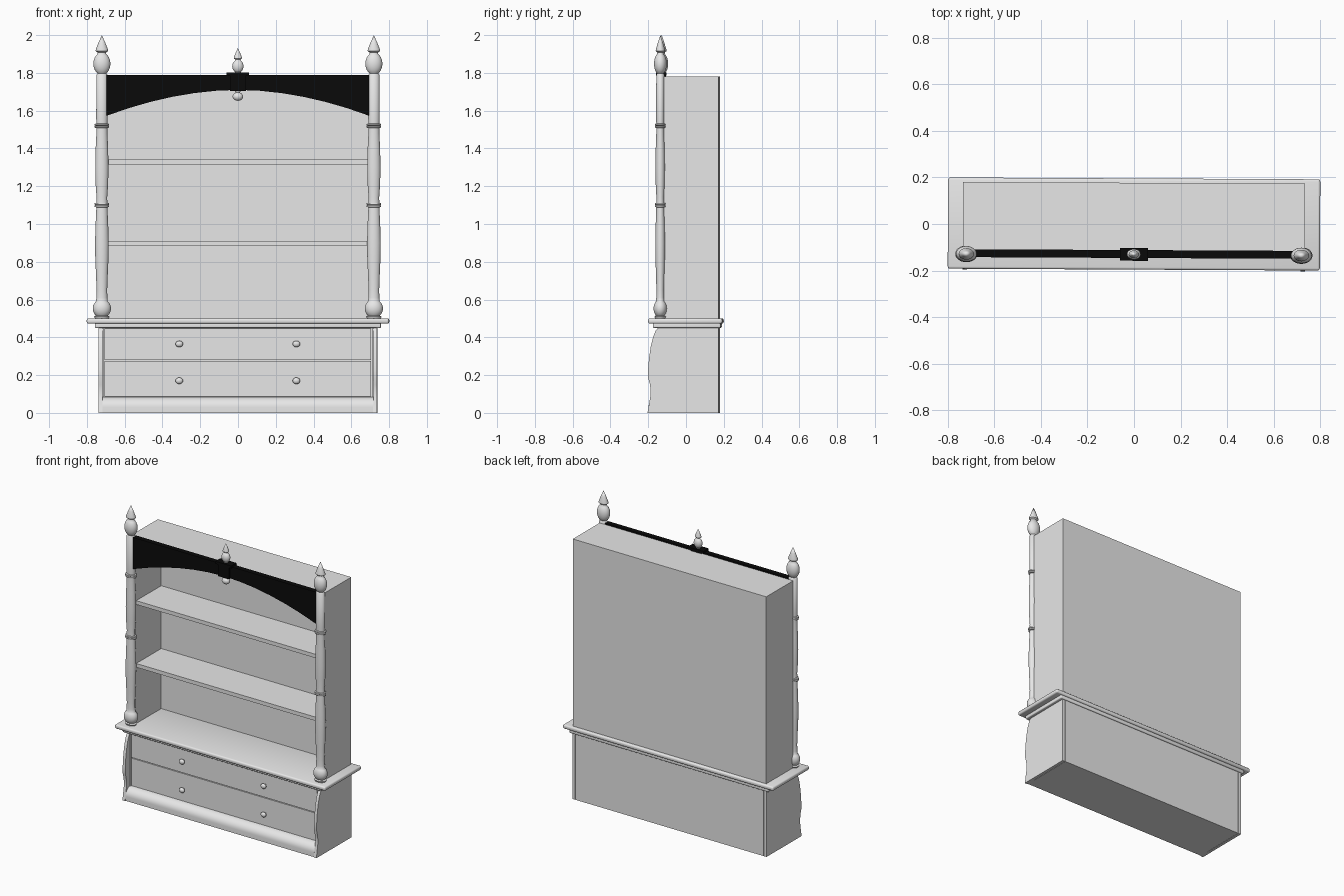
import bpy, bmesh, math
from mathutils import Matrix, Vector

if "Cube" in bpy.data.objects:
    bpy.data.objects.remove(bpy.data.objects["Cube"], do_unlink=True)

SKEW = Matrix.Rotation(-0.005, 4, 'Z')   # the cabinet stands very slightly turned


def material(name, value):
    m = bpy.data.materials.new(name)
    m.use_nodes = True
    colour = (value, value, value, 1)
    m.diffuse_color = colour
    m.node_tree.nodes["Principled BSDF"].inputs["Base Color"].default_value = colour
    return m


pale = material("pale grey", 0.8)
black = material("black", 0.003)


def finish(name, bm, mat, smooth=0):
    bmesh.ops.recalc_face_normals(bm, faces=bm.faces)
    mesh = bpy.data.meshes.new(name)
    bm.to_mesh(mesh)
    bm.free()
    mesh.materials.append(mat)
    ob = bpy.data.objects.new(name, mesh)
    bpy.context.collection.objects.link(ob)
    ob.matrix_world = SKEW
    if smooth:
        bpy.ops.object.select_all(action='DESELECT')
        ob.select_set(True)
        bpy.context.view_layer.objects.active = ob
        bpy.ops.object.shade_smooth_by_angle(angle=math.radians(smooth))
    return ob


def box(name, x, y, z, mat=pale, bevel=0):
    bm = bmesh.new()
    bmesh.ops.create_cube(bm, size=1)
    for v in bm.verts:
        v.co = [a + (c + 0.5) * (b - a) for c, (a, b) in zip(v.co, (x, y, z))]
    if bevel:
        bmesh.ops.bevel(bm, geom=bm.edges[:], offset=bevel, segments=3,
                        profile=0.5, affect='EDGES')
    return finish(name, bm, mat, 40 if bevel else 0)


def prism(name, points, along, start, end, mat=pale, smooth=0):
    """Extrude a 2D outline along x (points are y, z) or along y (points are x, z)."""
    def place(p, d):
        return (d, p[0], p[1]) if along == 'x' else (p[0], d, p[1])
    bm = bmesh.new()
    face = bm.faces.new([bm.verts.new(place(p, start)) for p in points])
    out = bmesh.ops.extrude_face_region(bm, geom=[face])
    moved = [g for g in out["geom"] if isinstance(g, bmesh.types.BMVert)]
    bmesh.ops.translate(bm, verts=moved, vec=Vector(place((0, 0), end - start)))
    return finish(name, bm, mat, smooth)


def lathe(name, profile, x, y, flat=0.75):
    """Turn an (r, z) profile, flattened front to back."""
    bm = bmesh.new()
    verts = [bm.verts.new((r, 0, z)) for r, z in profile]
    edges = [bm.edges.new(pair) for pair in zip(verts, verts[1:])]
    bmesh.ops.spin(bm, geom=verts + edges, cent=(0, 0, 0), axis=(0, 0, 1),
                   angle=math.tau, steps=24)
    bmesh.ops.remove_doubles(bm, verts=bm.verts, dist=0.0002)
    for v in bm.verts:
        v.co = (x + v.co.x, y + v.co.y * flat, v.co.z)
    return finish(name, bm, pale, 50)


def bulb(r, low, high, end=0.5):
    """Rounded swelling between two heights, cut to a fraction of r at its ends."""
    a = math.acos(end)
    mid, half = (low + high) / 2, (high - low) / 2
    return [(r * math.cos(t), mid + half * math.sin(t) / math.sin(a))
            for t in (a * k / 5 for k in range(-5, 6))]


# Lower chest
BACK = 0.177
box("chest_body", (-0.715, 0.715), (-0.137, BACK), (0, 0.455))
wave = [(-0.2, 0), (-0.193, 0.04), (-0.186, 0.08), (-0.183, 0.11), (-0.187, 0.15),
        (-0.197, 0.185), (-0.197, 0.23), (-0.192, 0.29), (-0.183, 0.35),
        (-0.171, 0.4), (-0.157, 0.435), (-0.14, 0.455)]
for side, s in (("right", -1), ("left", 1)):
    prism(side + "_chest_side", wave + [(BACK, 0.455), (BACK, 0)], 'x',
          s * 0.737, s * 0.717, smooth=35)
    box(side + "_chest_stile", sorted((s * 0.72, s * 0.709)), (-0.147, -0.13), (0, 0.455))

skirt = [(-0.137 - 0.058 * math.cos(t), 0.03 + 0.055 * math.sin(t))
         for t in (math.pi / 2 * k / 8 for k in range(9))]
prism("rounded_skirt", [(-0.137, 0), (-0.195, 0)] + skirt, 'x', -0.717, 0.717, smooth=35)

# Drawers and knobs
for row, low, high, knob_z in (("lower", 0.088, 0.276, 0.17), ("upper", 0.281, 0.447, 0.365)):
    box(row + "_drawer", (-0.705, 0.705), (-0.146, -0.13), (low, high))
    for side, x in (("right", -0.31), ("left", 0.31)):
        bm = bmesh.new()
        bmesh.ops.create_uvsphere(bm, u_segments=16, v_segments=10, radius=1)
        place = Matrix.Translation((x, -0.165, knob_z)) @ Matrix.Diagonal((0.02, 0.013, 0.017, 1))
        bm.transform(place)
        finish(row + "_" + side + "_knob", bm, pale, 60)
        box(row + "_" + side + "_knob_stem", (x - 0.007, x + 0.007), (-0.16, -0.14),
            (knob_z - 0.007, knob_z + 0.007))

# Stepped counter
box("counter_moulding", (-0.757, 0.757), (-0.172, 0.186), (0.45, 0.477), bevel=0.006)
box("counter_top", (-0.8, 0.8), (-0.196, 0.196), (0.472, 0.5), bevel=0.01)

# Upper open cabinet
FRONT = -0.112
box("cabinet_back", (-0.735, 0.735), (0.162, BACK), (0.498, 1.78))
box("cabinet_roof", (-0.735, 0.735), (FRONT, BACK), (1.755, 1.78))
for side, s in (("right", -1), ("left", 1)):
    box(side + "_cabinet_side", sorted((s * 0.735, s * 0.698)), (FRONT, BACK), (0.498, 1.78))
for name, z in (("lower_shelf", 0.885), ("upper_shelf", 1.315)):
    box(name, (-0.7, 0.7), (FRONT + 0.005, 0.17), (z, z + 0.026))

# Turned posts with finials
def ring(z):
    return [(0.029, z - 0.012), (0.038, z - 0.01), (0.039, z - 0.003), (0.034, z),
            (0.039, z + 0.003), (0.038, z + 0.01), (0.029, z + 0.012)]


post = ([(0, 0.499), (0.036, 0.499), (0.042, 0.51)] + bulb(0.048, 0.515, 0.59, 0.65)
        + [(0.029, 0.61), (0.028, 0.65), (0.031, 0.73), (0.035, 0.82), (0.036, 0.9),
           (0.034, 0.98), (0.03, 1.07)] + ring(1.1)
        + [(0.028, 1.14), (0.033, 1.21), (0.035, 1.3), (0.033, 1.4), (0.029, 1.48)]
        + ring(1.52) + [(0.03, 1.56), (0.029, 1.79)]
        + bulb(0.045, 1.797, 1.9, 0.5)
        + [(0.022, 1.908), (0.033, 1.915), (0.032, 1.925), (0.018, 1.96), (0, 2.0)])
for side, x in (("right", -0.72), ("left", 0.72)):
    lathe(side + "_post", post, x, -0.132)

# Arched valance
arch = [(-0.695 + 1.39 * k / 12) for k in range(13)]
arch = [(x, 1.71 - 0.137 * abs(x / 0.695) ** 1.9) for x in arch]
prism("arched_valance", arch + [(0.695, 1.79), (-0.695, 1.79)], 'y', -0.146, -0.112, black)
box("valance_block", (-0.042, 0.042), (-0.156, -0.105), (1.705, 1.79), black)
box("valance_cap", (-0.06, 0.06), (-0.158, -0.103), (1.785, 1.802), black)

# Centre finial and drop
finial = ([(0.016, 1.8)] + bulb(0.03, 1.805, 1.865, 0.5)
          + [(0.013, 1.87), (0.022, 1.876), (0.021, 1.884), (0.011, 1.908), (0, 1.932)])
lathe("centre_finial", finial, 0, -0.13)
drop = [(0, 1.652)] + bulb(0.028, 1.654, 1.695, 0.4) + [(0.018, 1.71)]
lathe("centre_drop", drop, 0, -0.13)
